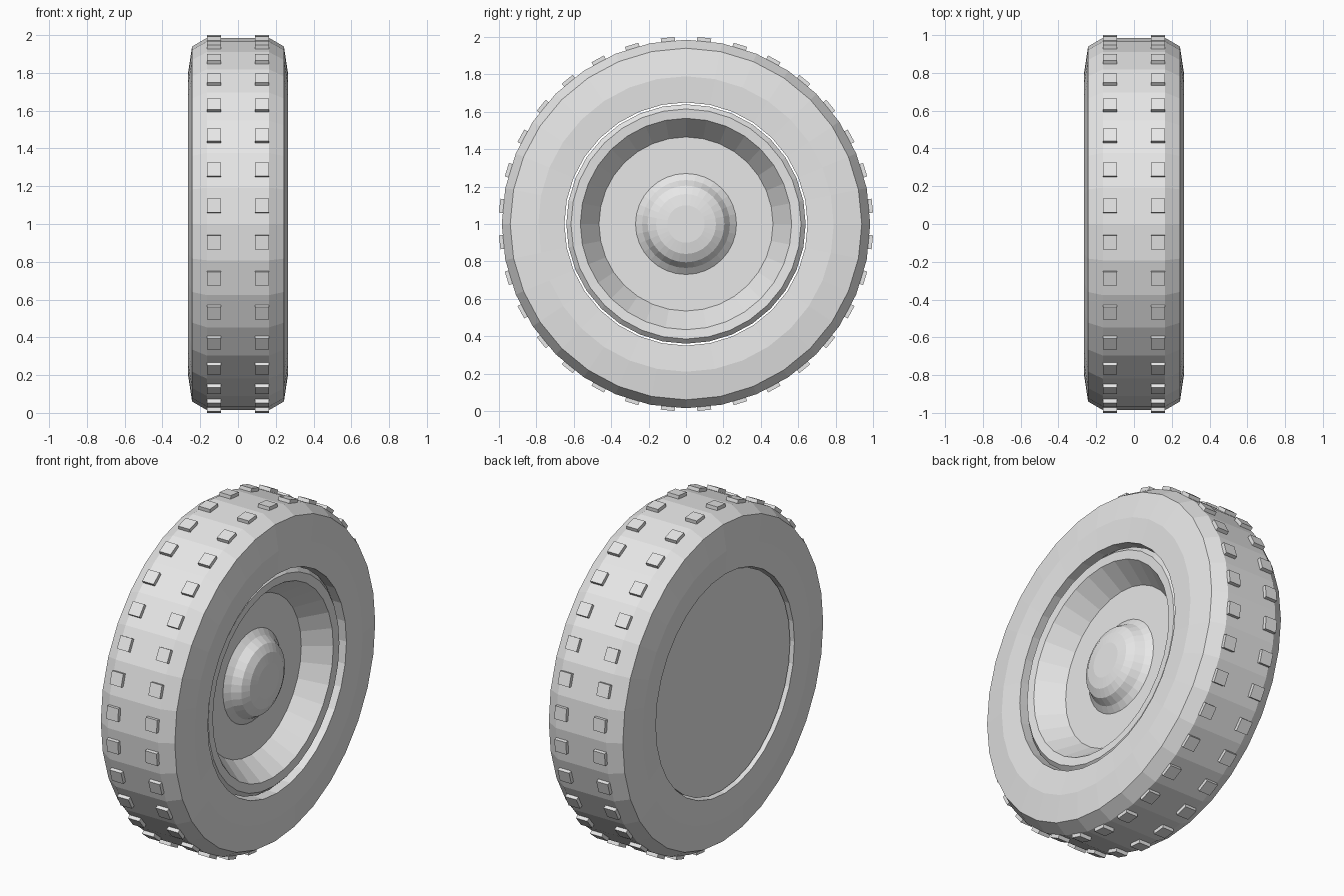
import bpy, bmesh, math
from mathutils import Matrix, Vector

if "Cube" in bpy.data.objects:
    bpy.data.objects.remove(bpy.data.objects["Cube"])

SIDES = 32
STEP = 2 * math.pi / SIDES

grey = bpy.data.materials.new("plain_grey")
grey.diffuse_color = (0.8, 0.8, 0.8, 1)
grey.use_nodes = True
grey.node_tree.nodes["Principled BSDF"].inputs["Base Color"].default_value = grey.diffuse_color


def finish(bm, name):
    bmesh.ops.recalc_face_normals(bm, faces=bm.faces[:])
    mesh = bpy.data.meshes.new(name)
    bm.to_mesh(mesh)
    bm.free()
    mesh.materials.append(grey)
    obj = bpy.data.objects.new(name, mesh)
    obj.location.z = 1
    bpy.context.collection.objects.link(obj)
    return obj


def lathe(name, profile, closed):
    """Spin (x, radius) points round the axle; open profiles get end caps."""
    bm = bmesh.new()
    rings = [[bm.verts.new((x, r * math.cos(i * STEP), r * math.sin(i * STEP)))
              for i in range(SIDES)] for x, r in profile]
    pairs = list(zip(rings, rings[1:]))
    if closed:
        pairs.append((rings[-1], rings[0]))
    else:
        bm.faces.new(rings[0])
        bm.faces.new(rings[-1])
    for a, b in pairs:
        for i in range(SIDES):
            j = (i + 1) % SIDES
            bm.faces.new((a[i], a[j], b[j], b[i]))
    return finish(bm, name)


# Tyre: symmetric chamfered section with a straight bore
half = [(0.165, 0.985), (0.243, 0.94), (0.266, 0.79), (0.257, 0.65)]
lathe("tyre", half + [(-x, r) for x, r in reversed(half)], True)

# Rim: flat back, bevelled lip and dished front
lathe("rim", [(-0.235, 0.64), (0.21, 0.64), (0.235, 0.615), (0.23, 0.565),
              (0.09, 0.465), (0.09, 0.2)], False)

# Hub cap: stepped dome in the middle of the dish
lathe("hub_cap", [(0.08, 0.27), (0.09, 0.27), (0.118, 0.235), (0.165, 0.205),
                  (0.19, 0.16), (0.2, 0.1)], False)

# Tread blocks: two rows, one block on each flat of the tyre
bm = bmesh.new()
for x in (-0.127, 0.127):
    for i in range(SIDES):
        turn = Matrix.Rotation((i + 0.5) * STEP, 4, 'X')
        place = Matrix.Translation(Vector((x, 0, 0.976)))
        size = Matrix.Diagonal((0.075, 0.075, 0.05, 1))
        bmesh.ops.create_cube(bm, size=1, matrix=turn @ place @ size)
finish(bm, "tread_blocks")
